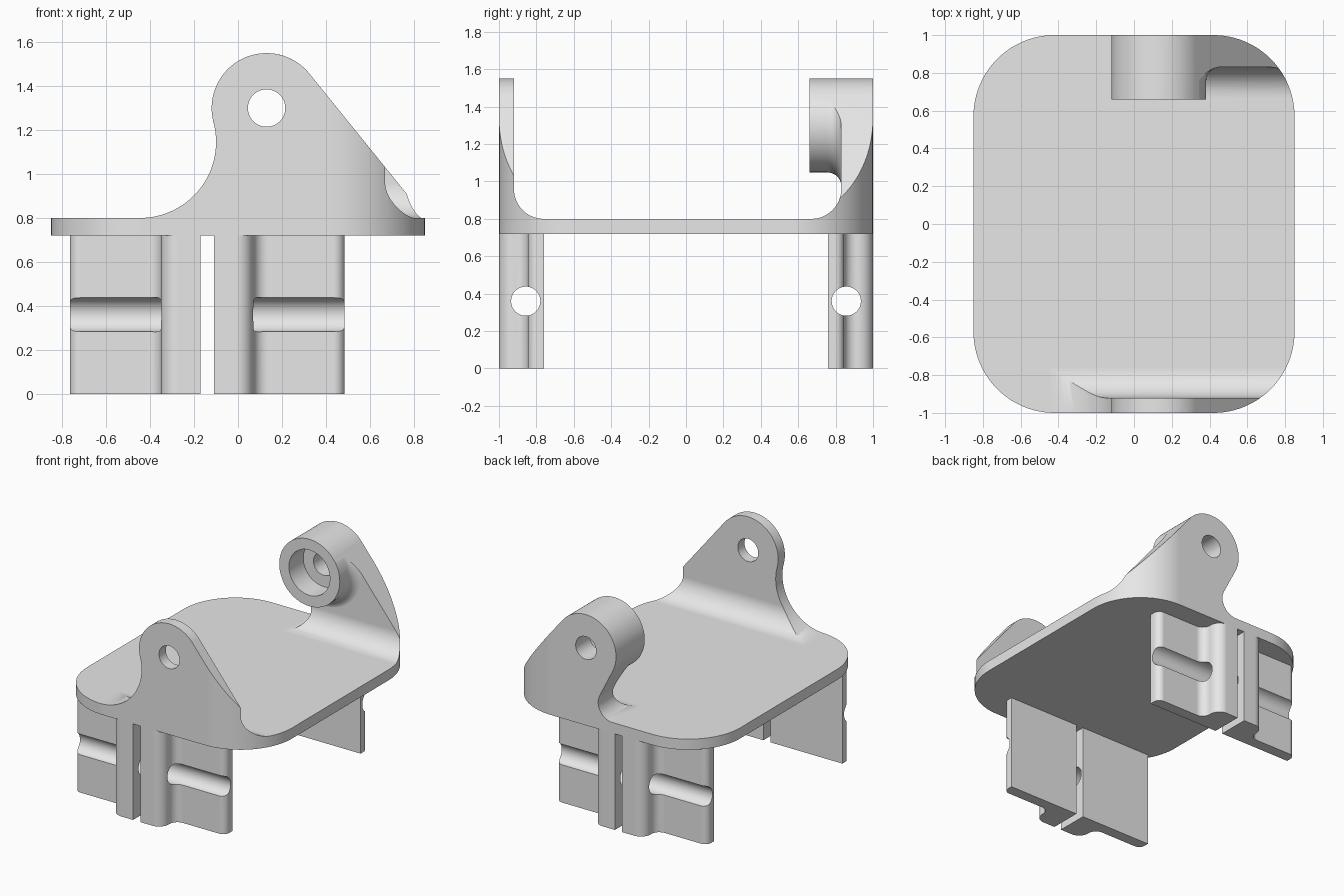
import bpy, bmesh
from math import sin, cos, pi, radians

if "Cube" in bpy.data.objects:
    bpy.data.objects.remove(bpy.data.objects["Cube"])

grey = bpy.data.materials.new("light_grey")
grey.use_nodes = True
grey.diffuse_color = (0.8, 0.8, 0.8, 1)
grey.node_tree.nodes["Principled BSDF"].inputs["Base Color"].default_value = (0.8, 0.8, 0.8, 1)

FLOOR, UNDER = 0.80, 0.72        # top and underside of the plate
PX, PZ, PR = 0.13, 1.30, 0.25    # pivot centre and lug radius


def arc(cx, cy, r, a0, a1, n=24):
    """Points on an arc, angles in degrees."""
    angles = [radians(a0 + (a1 - a0) * i / n) for i in range(n + 1)]
    return [(cx + r * cos(a), cy + r * sin(a)) for a in angles]


def make_object(name, bm):
    bmesh.ops.remove_doubles(bm, verts=bm.verts, dist=1e-5)
    bmesh.ops.recalc_face_normals(bm, faces=bm.faces)
    mesh = bpy.data.meshes.new(name)
    bm.to_mesh(mesh)
    bm.free()
    mesh.materials.append(grey)
    ob = bpy.data.objects.new(name, mesh)
    bpy.context.collection.objects.link(ob)
    return ob


def prism(name, pts, axis, lo, hi):
    """Extrude a 2D profile along the given axis."""
    place = {"x": lambda p, h: (h, p[0], p[1]),
             "y": lambda p, h: (p[0], h, p[1]),
             "z": lambda p, h: (p[0], p[1], h)}[axis]
    bm = bmesh.new()
    a = [bm.verts.new(place(p, lo)) for p in pts]
    b = [bm.verts.new(place(p, hi)) for p in pts]
    bm.faces.new(a)
    bm.faces.new(b)
    for i in range(len(pts)):
        j = (i + 1) % len(pts)
        bm.faces.new((a[i], a[j], b[j], b[i]))
    return make_object(name, bm)


def rod(axis, cx, cy, r, lo, hi):
    return prism("cutter", arc(cx, cy, r, 0, 360, 64)[:-1], axis, lo, hi)


def combine(ob, other, operation):
    """Apply a boolean and discard the helper."""
    other.hide_render = True
    mod = ob.modifiers.new("boolean", "BOOLEAN")
    mod.operation, mod.solver, mod.object = operation, "EXACT", other
    bpy.context.view_layer.objects.active = ob
    bpy.ops.object.modifier_apply(modifier=mod.name)
    bpy.data.objects.remove(other)


def finish(ob):
    bpy.ops.object.select_all(action="DESELECT")
    ob.select_set(True)
    bpy.context.view_layer.objects.active = ob
    bpy.ops.object.shade_smooth_by_angle(angle=radians(30))
    mod = ob.modifiers.new("weighted_normals", "WEIGHTED_NORMAL")
    mod.keep_sharp = True


# Base plate with rounded corners
R = 0.43
ix, iy = 0.85 - R, 1 - R
outline = (arc(ix, iy, R, 0, 90) + arc(-ix, iy, R, 90, 180)
           + arc(-ix, -iy, R, 180, 270) + arc(ix, -iy, R, 270, 360))
finish(prism("base_plate", outline, "z", UNDER, FLOOR))


def lug_profile(left):
    """Side shape of a lug: sloped right edge, round head, given left edge."""
    slope = radians(39)
    tx, tz = PX + PR * cos(slope), PZ + PR * sin(slope)
    foot = tx + (tz - FLOOR) * sin(slope) / cos(slope)
    head_end = 195 if left == "wide" else 207
    pts = [(foot, FLOOR)] + arc(PX, PZ, PR, 39, head_end, 40)
    if left == "wide":
        # big concave sweep tangent to head and plate
        a = radians(15)
        r = (PZ - FLOOR - PR * sin(a)) / (1 + sin(a))
        pts += arc(PX - (PR + r) * cos(a), FLOOR + r, r, 15, -90)[1:]
    else:
        # straight undercut ending in a small fillet
        a, r = radians(27), 0.12
        hx, hz = pts[-1]
        edge = hx + (hz - FLOOR - r) * sin(a) / cos(a)
        pts += arc(edge - r / cos(a), FLOOR + r, r, 27, -90)
    return pts


def wall(name, face, side):
    """Upright wall with an inner fillet running onto the plate."""
    r = 0.16
    fillet = arc(face - r, FLOOR + r, r, 0, -90)
    pts = [(1.1, FLOOR), (1.1, 1.7), (face, 1.7)] + fillet
    return prism(name, [(side * y, z) for y, z in pts], "x", -1, 1)


def trim(ob, left):
    combine(ob, prism("cutter", lug_profile(left), "y", -1.2, 1.2), "INTERSECT")
    combine(ob, prism("cutter", outline, "z", 0.5, 1.8), "INTERSECT")
    combine(ob, rod("y", PX, PZ, 0.085, -1.3, 1.3), "DIFFERENCE")


# Front lug
front = wall("front_lug", 0.92, -1)
trim(front, "wide")
finish(front)

# Back lug with a flared boss and counterbore
back = wall("back_lug", 0.83, 1)
rb, rf = PR + 0.002, 0.075
boss_line = ([(0, 0.66), (rb, 0.66)]
             + arc(rb + rf, 0.831 - rf, rf, 180, 90, 12)
             + [(rb + rf, 1.05), (0, 1.05)])
bm = bmesh.new()
vs = [bm.verts.new((PX + r, y, PZ)) for r, y in boss_line]
es = [bm.edges.new(pair) for pair in zip(vs, vs[1:])]
bmesh.ops.spin(bm, geom=vs + es, cent=(PX, 0, PZ), axis=(0, 1, 0),
               angle=2 * pi, steps=72)
combine(back, make_object("boss", bm), "UNION")
trim(back, "narrow")
combine(back, rod("y", PX, PZ, 0.17, 0.5, 0.83), "DIFFERENCE")
finish(back)

# Four clamp legs: thick rib by the gap, thin grooved flange outward
MID = -0.14
rib = ([(0.03, 0.76), (0.03, 1.0)]
       + arc(0.13, 0.92, 0.08, 90, 0, 12)
       + arc(0.275, 0.91, 0.065, 180, 270, 12)
       + arc(0.575, 0.795, 0.05, 90, 0, 12)
       + [(0.625, 0.76)])
for sy, end in ((-1, "front"), (1, "back")):
    for sx, hand in ((1, "left"), (-1, "right")):
        leg = prism(f"{end}_{hand}_leg",
                    [(MID + sx * x, sy * y) for x, y in rib], "z", 0, UNDER)
        combine(leg, rod("x", sy * 0.857, 0.36, 0.078, -1.2, 1.2), "DIFFERENCE")
        finish(leg)
